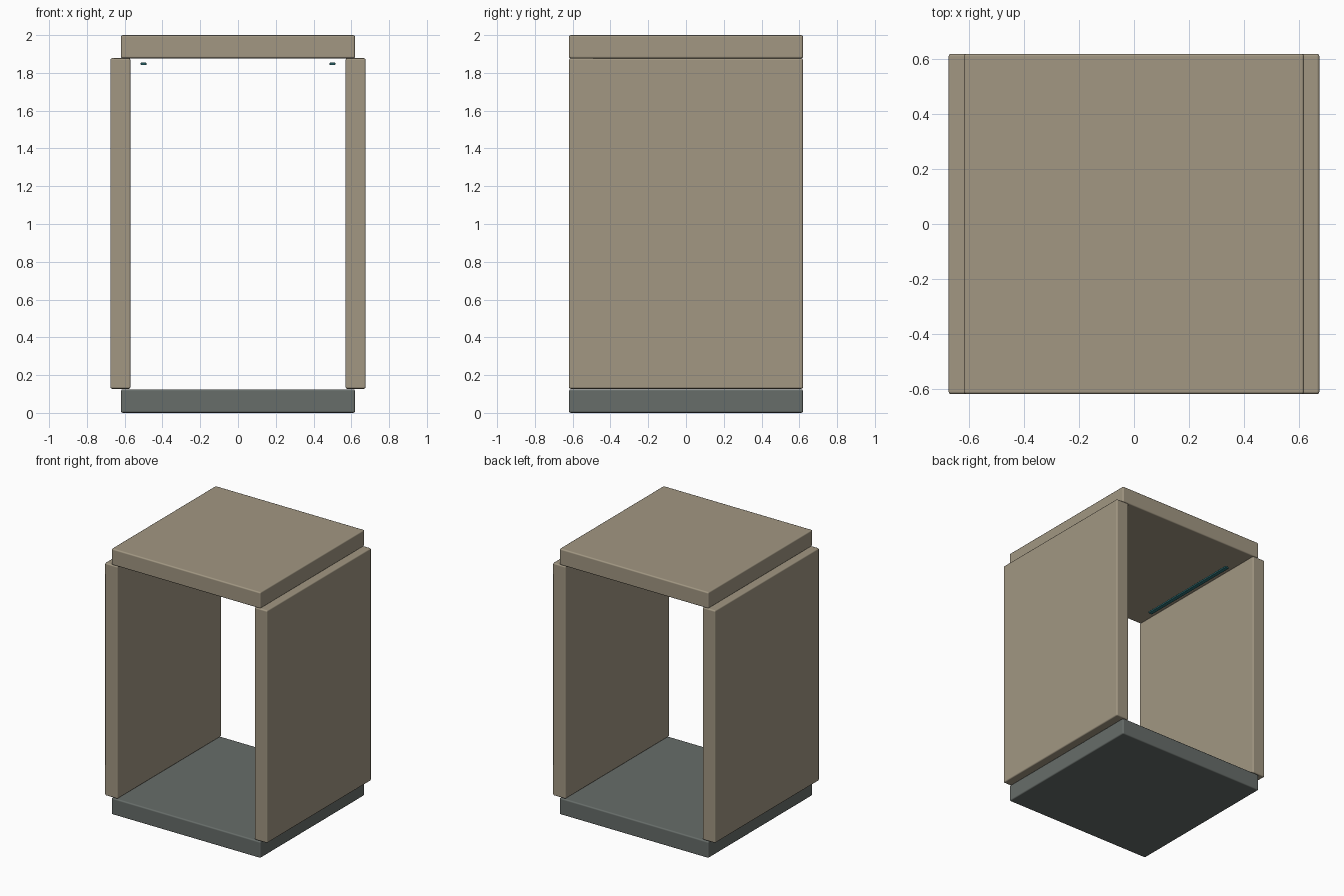
import bpy

if "Cube" in bpy.data.objects:
    bpy.data.objects.remove(bpy.data.objects["Cube"])


def material(name, rgb):
    m = bpy.data.materials.new(name)
    m.diffuse_color = (*rgb, 1)
    m.use_nodes = True
    m.node_tree.nodes["Principled BSDF"].inputs["Base Color"].default_value = m.diffuse_color
    return m


def slab(name, size, centre, mat, bevel=0.01):
    bpy.ops.mesh.primitive_cube_add(size=1, location=centre)
    ob = bpy.context.object
    ob.name = name
    ob.scale = size
    bpy.ops.object.transform_apply(location=False, rotation=False, scale=True)
    ob.data.materials.append(mat)
    bpy.ops.object.shade_smooth_by_angle()
    if bevel:
        mod = ob.modifiers.new("soft_edges", 'BEVEL')
        mod.width = bevel
        mod.segments = 2
        mod.harden_normals = True
    return ob


panel = material("panel_tan", (0.36, 0.31, 0.225))
floor = material("floor_grey", (0.135, 0.153, 0.143))
glow = material("strip_teal", (0.03, 0.18, 0.20))

# Floor and ceiling slabs
slab("floor", (1.24, 1.24, 0.125), (0, 0, 0.0625), floor)
slab("ceiling", (1.24, 1.24, 0.123), (0, 0, 1.9385), panel)

# Side walls and the thin light strips hanging beside them
for side, s in (("left", -1), ("right", 1)):
    slab(side + "_wall", (0.107, 1.24, 1.75), (s * 0.6225, 0, 1.0025), panel)
    slab(side + "_light_strip", (0.03, 0.84, 0.013), (s * 0.5, 0, 1.848), glow, 0.003)
